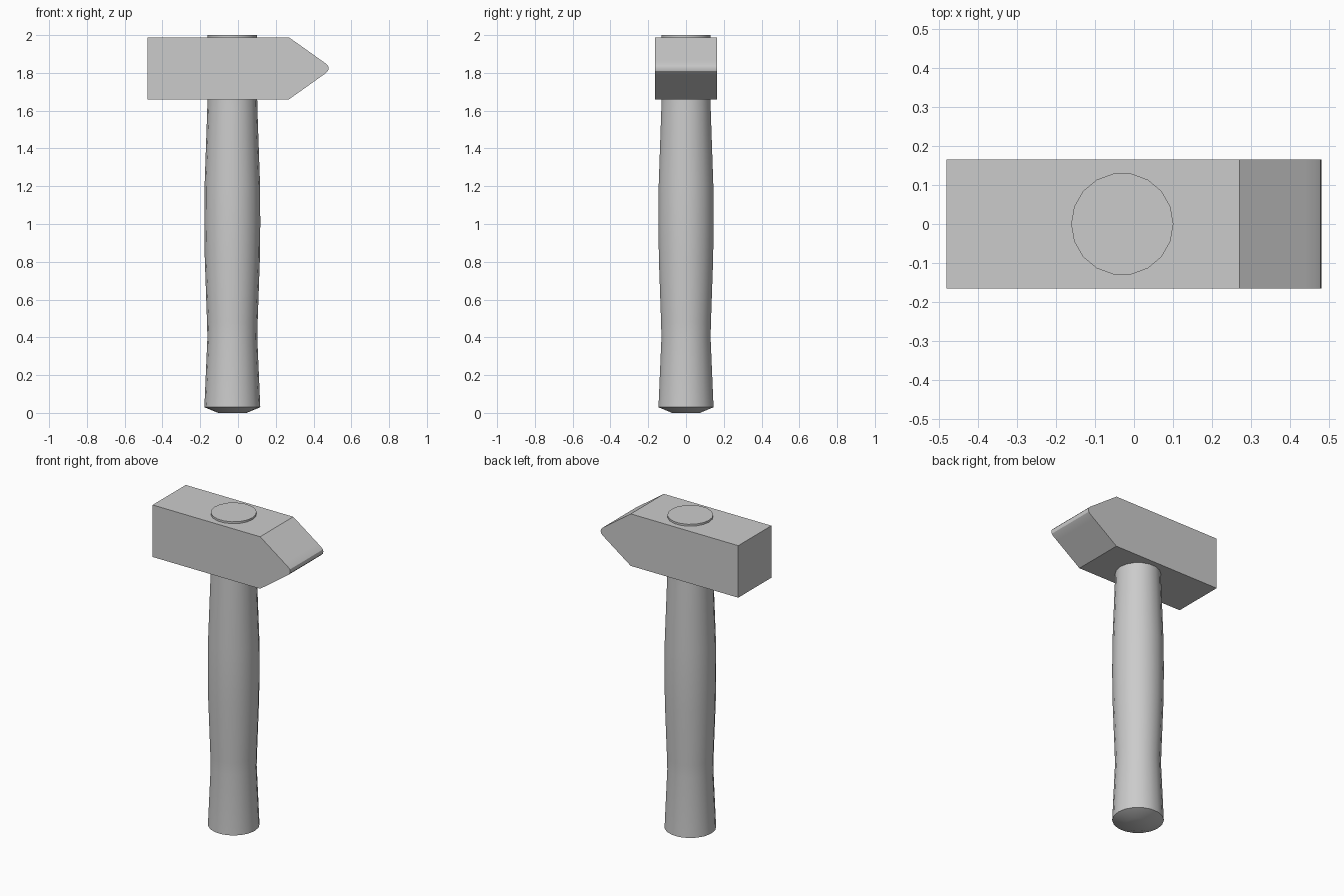
import bpy, bmesh, math

if "Cube" in bpy.data.objects:
    bpy.data.objects.remove(bpy.data.objects["Cube"])


def make_object(name, bm):
    bmesh.ops.recalc_face_normals(bm, faces=bm.faces)
    mesh = bpy.data.meshes.new(name)
    bm.to_mesh(mesh)
    bm.free()
    obj = bpy.data.objects.new(name, mesh)
    bpy.context.collection.objects.link(obj)
    bpy.ops.object.select_all(action='DESELECT')
    obj.select_set(True)
    bpy.context.view_layer.objects.active = obj
    bpy.ops.object.shade_smooth_by_angle(angle=math.radians(30))
    return obj


def lathe(name, profile, cx, sides):
    bm = bmesh.new()
    rings = []
    for r, z in profile:
        rings.append([bm.verts.new((cx + r * math.cos(2 * math.pi * i / sides),
                                    r * math.sin(2 * math.pi * i / sides), z))
                      for i in range(sides)])
    for a, b in zip(rings, rings[1:]):
        for i in range(sides):
            j = (i + 1) % sides
            bm.faces.new((a[i], a[j], b[j], b[i]))
    bm.faces.new(rings[0])
    bm.faces.new(rings[-1])
    return make_object(name, bm)


def extrude_y(name, outline, half_depth):
    bm = bmesh.new()
    face = bm.faces.new([bm.verts.new((x, -half_depth, z)) for x, z in outline])
    new = bmesh.ops.extrude_face_region(bm, geom=[face])['geom']
    bmesh.ops.translate(bm, vec=(0, 2 * half_depth, 0),
                        verts=[v for v in new if isinstance(v, bmesh.types.BMVert)])
    return make_object(name, bm)


# Turned handle with a waisted grip, passing through the head
lathe("handle", [(0.075, 0.0), (0.148, 0.03), (0.132, 0.40), (0.134, 0.48),
                 (0.146, 0.82), (0.148, 1.0), (0.147, 1.2), (0.133, 1.6),
                 (0.131, 1.70), (0.131, 2.0)], -0.03, 18)

# Head: square striking face at -x, rounded wedge at +x
mid = 1.824
upper = [(0.477, mid + 0.013), (0.464, mid + 0.026), (0.44, mid + 0.043),
         (0.27, mid + 0.164), (-0.48, mid + 0.164)]
lower = [(x, 2 * mid - z) for x, z in reversed(upper)]
extrude_y("hammer_head", upper + lower[:-1] + [(0.477, mid - 0.013), (0.48, mid)], 0.165)
